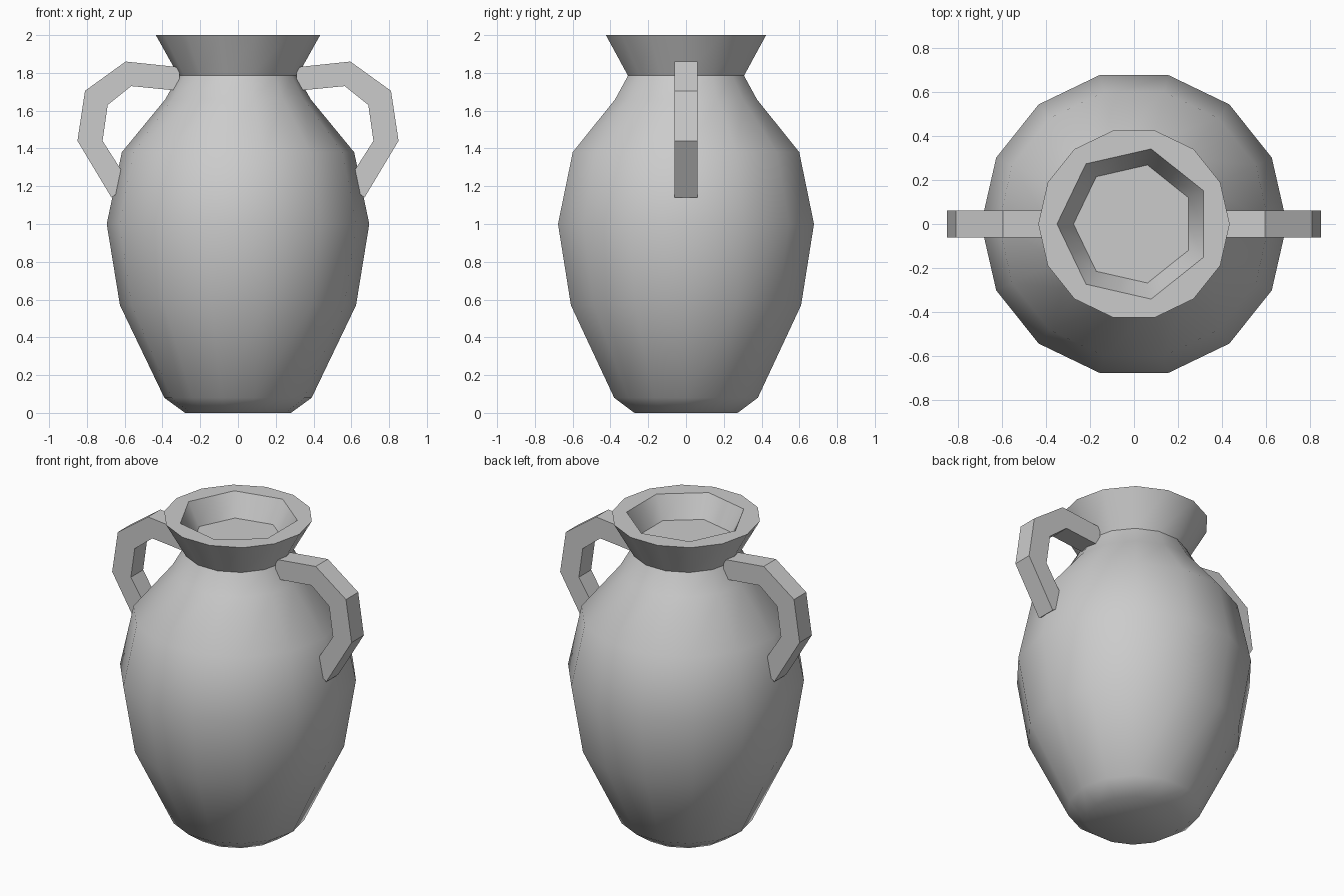
import bpy
import bmesh
from math import cos, sin, pi, radians

cube = bpy.data.objects.get("Cube")
if cube:
    bpy.data.objects.remove(cube)

clay = bpy.data.materials.new("grey_clay")
clay.use_nodes = True
clay.diffuse_color = (0.6, 0.6, 0.6, 1)
clay.node_tree.nodes["Principled BSDF"].inputs["Base Color"].default_value = (0.6, 0.6, 0.6, 1)

SIDES = 14


def add_object(name, bm):
    bmesh.ops.recalc_face_normals(bm, faces=bm.faces)
    mesh = bpy.data.meshes.new(name)
    bm.to_mesh(mesh)
    bm.free()
    mesh.materials.append(clay)
    obj = bpy.data.objects.new(name, mesh)
    bpy.context.collection.objects.link(obj)
    return obj


def ring(bm, radius, z, seven_sided=False):
    """Ring of points; a seven sided one keeps its even points on the edge middles."""
    verts = []
    for i in range(SIDES):
        r = radius * cos(pi / 7) if seven_sided and i % 2 == 0 else radius
        a = 2 * pi * i / SIDES
        verts.append(bm.verts.new((r * cos(a), r * sin(a), z)))
    return verts


# Vase body: foot, belly, shoulder, neck and flared lip, with a seven sided mouth
outside = [(0.28, 0), (0.39, 0.08), (0.625, 0.57), (0.695, 1.0),
           (0.615, 1.38), (0.385, 1.66), (0.315, 1.785), (0.435, 2.0)]
mouth = [(0.35, 2.0), (0.275, 1.86)]
bm = bmesh.new()
rings = [ring(bm, r, z) for r, z in outside]
rings += [ring(bm, r, z, True) for r, z in mouth]
for low, high in zip(rings, rings[1:]):
    for i in range(SIDES):
        j = (i + 1) % SIDES
        bm.faces.new((low[i], low[j], high[j], high[i]))
bm.faces.new(rings[0])
bm.faces.new(rings[-1])
body = add_object("vase_body", bm)
bpy.ops.object.select_all(action='DESELECT')
body.select_set(True)
bpy.context.view_layer.objects.active = body
bpy.ops.object.shade_smooth_by_angle(angle=radians(50))

# Handles: angular bands, each pair being an outer and an inner corner
band = [((0.31, 1.83), (0.31, 1.705)), ((0.595, 1.86), (0.565, 1.73)),
        ((0.81, 1.705), (0.69, 1.63)), ((0.85, 1.44), (0.717, 1.44)),
        ((0.67, 1.14), (0.57, 1.21))]
HALF = 0.062
for name, side in (("left_handle", 1), ("right_handle", -1)):
    bm = bmesh.new()
    sections = []
    for outer, inner in band:
        corners = ((outer, -HALF), (outer, HALF), (inner, HALF), (inner, -HALF))
        sections.append([bm.verts.new((side * p[0], y, p[1])) for p, y in corners])
    for a, b in zip(sections, sections[1:]):
        for i in range(4):
            j = (i + 1) % 4
            bm.faces.new((a[i], a[j], b[j], b[i]))
    bm.faces.new(sections[0])
    bm.faces.new(sections[-1])
    add_object(name, bm)
